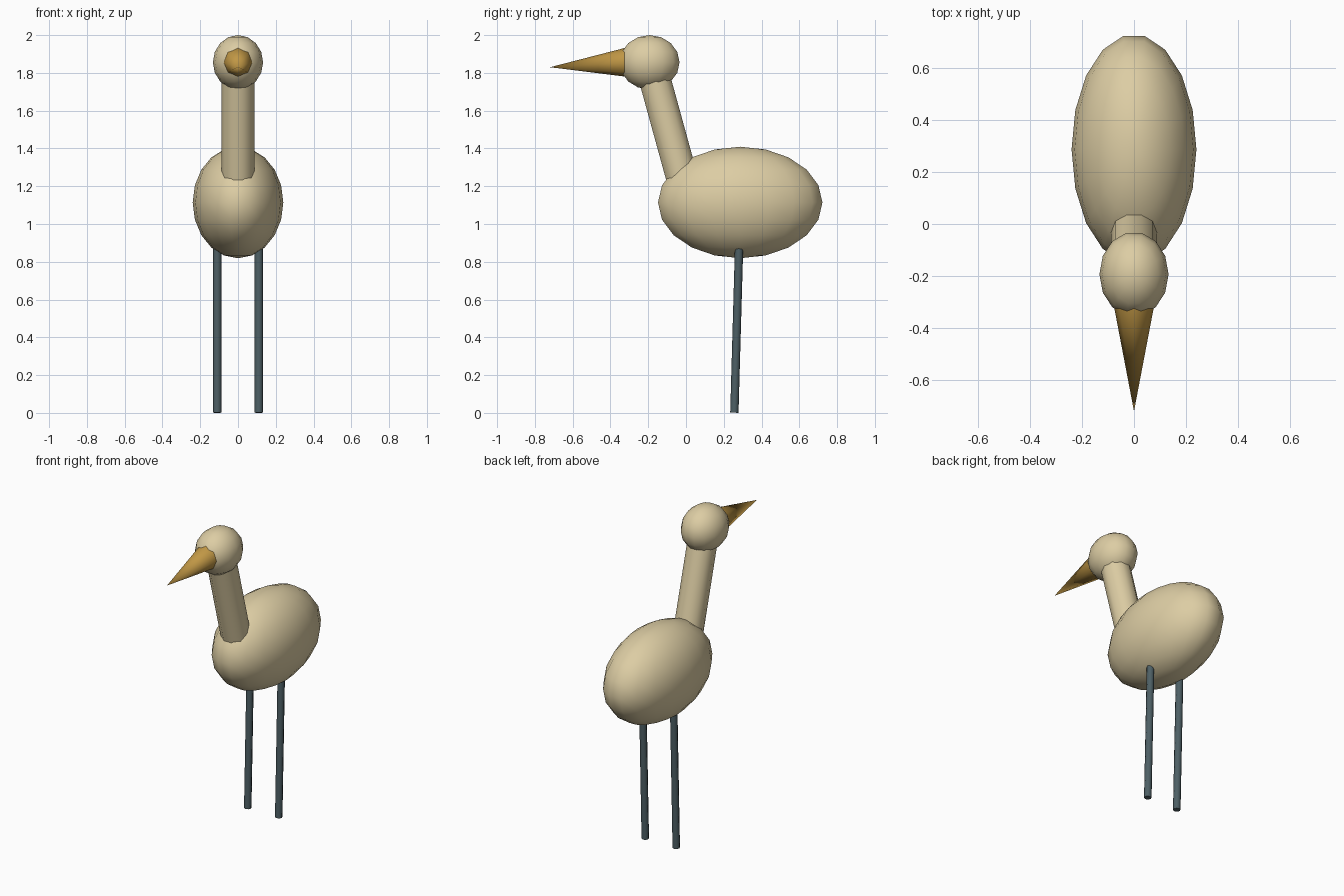
import bpy, bmesh, math
from mathutils import Matrix, Vector

if "Cube" in bpy.data.objects:
    bpy.data.objects.remove(bpy.data.objects["Cube"])


def material(name, colour):
    m = bpy.data.materials.new(name)
    m.diffuse_color = (*colour, 1)
    m.use_nodes = True
    m.node_tree.nodes["Principled BSDF"].inputs["Base Color"].default_value = m.diffuse_color
    return m


cream = material("cream_feathers", (0.72, 0.61, 0.37))
ochre = material("ochre_beak", (0.53, 0.31, 0.06))
slate = material("slate_legs", (0.075, 0.115, 0.13))

# Primitives start on the y axis; a quarter turn puts a corner on the x axis
QUARTER = Matrix.Rotation(math.pi / 2, 4, 'Z')


def finish(name, bm, mat):
    mesh = bpy.data.meshes.new(name)
    bm.to_mesh(mesh)
    bm.free()
    mesh.materials.append(mat)
    ob = bpy.data.objects.new(name, mesh)
    bpy.context.collection.objects.link(ob)
    bpy.ops.object.select_all(action='DESELECT')
    ob.select_set(True)
    bpy.context.view_layer.objects.active = ob
    bpy.ops.object.shade_smooth_by_angle(angle=math.radians(60))
    return ob


def ellipsoid(name, centre, radii, segments, rings, mat):
    bm = bmesh.new()
    place = Matrix.Translation(centre) @ Matrix.Diagonal((*radii, 1)) @ QUARTER
    bmesh.ops.create_uvsphere(bm, u_segments=segments, v_segments=rings,
                              radius=1, matrix=place)
    return finish(name, bm, mat)


def rod(name, start, end, r1, r2, sides, mat):
    """Cylinder or cone from start to end, bent only in the y-z plane."""
    start, end = Vector(start), Vector(end)
    axis = end - start
    tilt = Matrix.Rotation(math.atan2(-axis.y, axis.z), 4, 'X')
    bm = bmesh.new()
    bmesh.ops.create_cone(bm, cap_ends=True, segments=sides, radius1=r1,
                          radius2=r2, depth=axis.length,
                          matrix=Matrix.Translation((start + end) / 2) @ tilt @ QUARTER)
    bmesh.ops.remove_doubles(bm, verts=bm.verts, dist=1e-5)
    return finish(name, bm, mat)


# Body, neck and head
ellipsoid("body", (0, 0.287, 1.114), (0.24, 0.442, 0.295), 18, 10, cream)
rod("neck", (0, -0.012, 1.21), (0, -0.177, 1.81), 0.088, 0.088, 10, cream)
ellipsoid("head", (0, -0.193, 1.856), (0.133, 0.163, 0.144), 14, 8, cream)

# Beak
rod("beak", (0, -0.30, 1.857), (0, -0.72, 1.83), 0.08, 0, 8, ochre)

# Legs
for side, x in (("left", -0.11), ("right", 0.11)):
    rod(side + "_leg", (x, 0.256, 0.001), (x, 0.283, 0.95), 0.022, 0.022, 8, slate)
